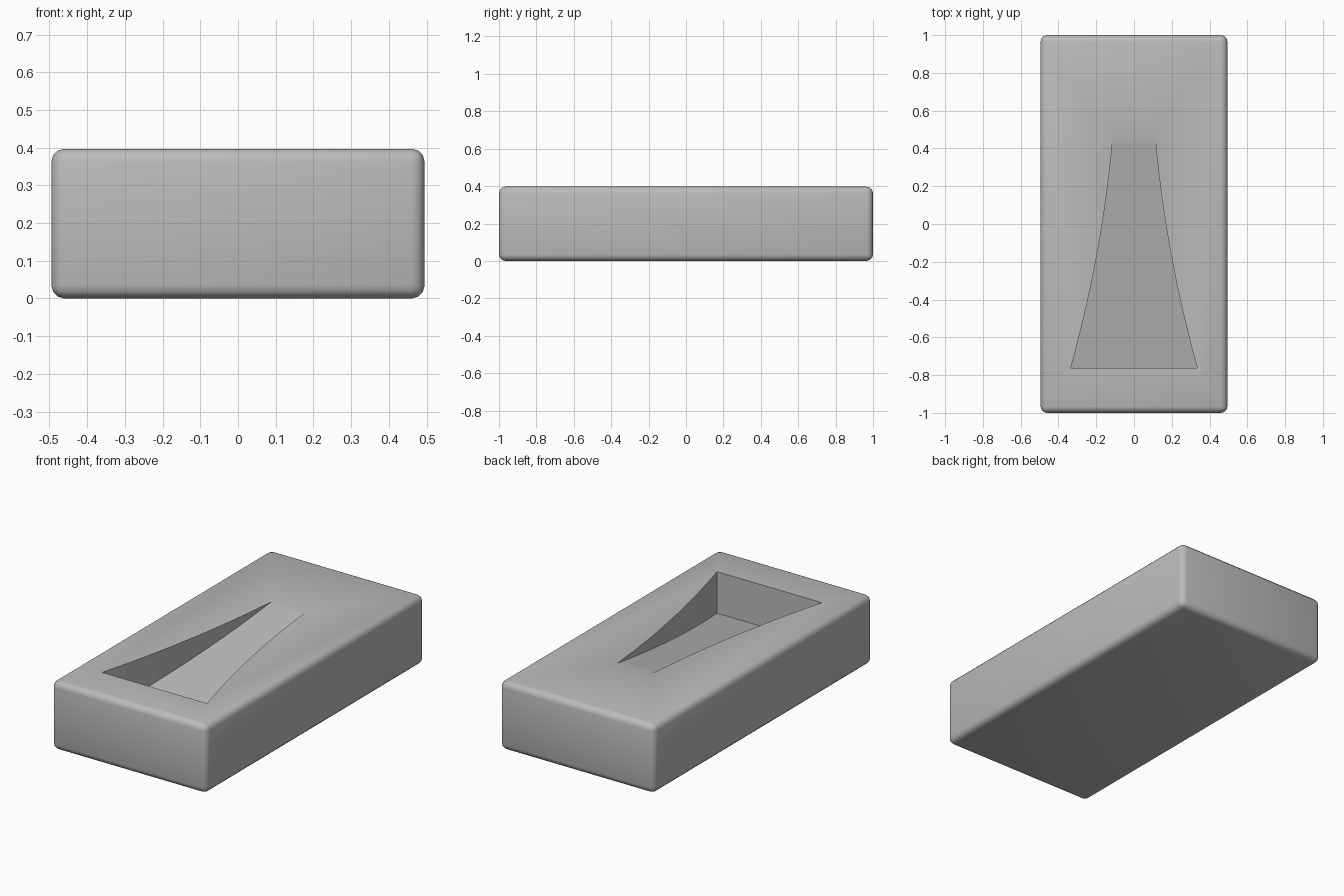
import bpy, bmesh, math

default = bpy.data.objects.get("Cube")
if default:
    bpy.data.objects.remove(default, do_unlink=True)

WIDTH, LENGTH, HEIGHT = 0.99, 2.0, 0.397
TIP_Y, MOUTH_Y, DEPTH = 0.466, -0.762, 0.24

grey = bpy.data.materials.new("plain grey")
grey.use_nodes = True
colour = (0.5, 0.5, 0.5, 1)
grey.diffuse_color = colour
grey.node_tree.nodes["Principled BSDF"].inputs["Base Color"].default_value = colour


def add_object(name, bm):
    bmesh.ops.recalc_face_normals(bm, faces=bm.faces)
    mesh = bpy.data.meshes.new(name)
    bm.to_mesh(mesh)
    bm.free()
    mesh.materials.append(grey)
    obj = bpy.data.objects.new(name, mesh)
    bpy.context.collection.objects.link(obj)
    return obj


# Block with rounded edges
bm = bmesh.new()
bmesh.ops.create_cube(bm, size=1)
for v in bm.verts:
    v.co = (v.co.x * WIDTH, v.co.y * LENGTH, (v.co.z + 0.5) * HEIGHT)
bmesh.ops.bevel(bm, geom=bm.edges[:], offset=0.035, segments=3,
                profile=0.5, affect='EDGES')
block = add_object("duct_block", bm)

# Flared ramp cutter: widens and deepens from the tip to the mouth
bm = bmesh.new()
rings = []
STEPS = 24
run = TIP_Y - MOUTH_Y
for i in range(-1, STEPS + 1):
    u = run * i / STEPS
    half = 0.111 + 0.087 * u + 0.0776 * u * u
    floor = HEIGHT - DEPTH * u / run
    rings.append([bm.verts.new((x, TIP_Y - u, z)) for x, z in
                  ((-half, floor), (half, floor), (half, 0.6), (-half, 0.6))])
for a, b in zip(rings, rings[1:]):
    for k in range(4):
        n = (k + 1) % 4
        bm.faces.new((a[k], a[n], b[n], b[k]))
bm.faces.new(rings[0])
bm.faces.new(rings[-1])
cutter = add_object("duct_cutter", bm)
cutter.hide_render = True

# Cut the duct, then smooth the soft edges
bpy.ops.object.select_all(action='DESELECT')
block.select_set(True)
bpy.context.view_layer.objects.active = block
cut = block.modifiers.new("duct cut", 'BOOLEAN')
cut.object = cutter
cut.operation = 'DIFFERENCE'
cut.solver = 'EXACT'
bpy.ops.object.modifier_apply(modifier=cut.name)
bpy.data.objects.remove(cutter, do_unlink=True)
bpy.ops.object.shade_smooth_by_angle(angle=math.radians(40))
